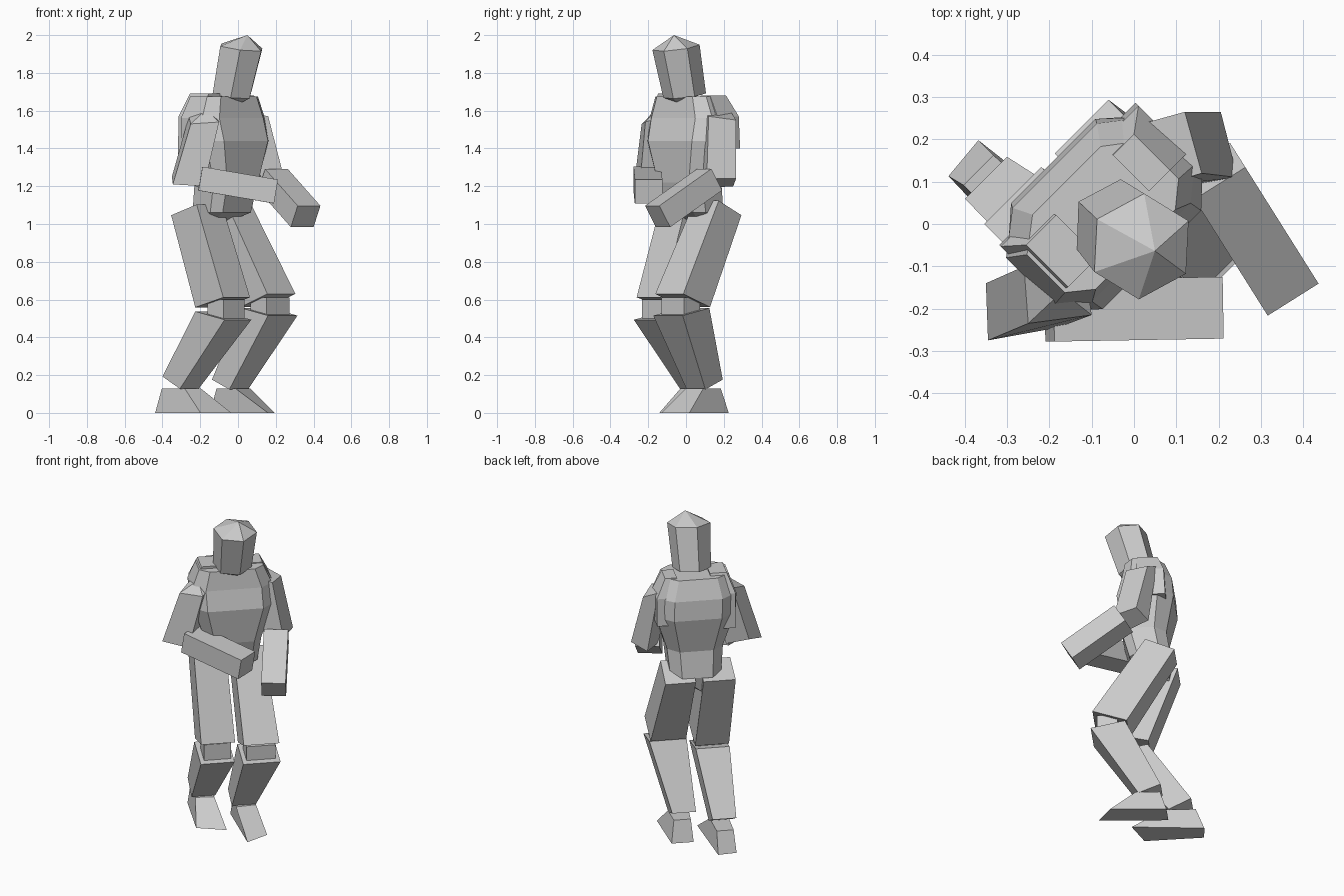
import bpy, bmesh, math
from mathutils import Vector

if "Cube" in bpy.data.objects:
    bpy.data.objects.remove(bpy.data.objects["Cube"])

S = math.sqrt(0.5)
BOX = [(-1, -1), (1, -1), (1, 1), (-1, 1)]
OCT = [(-.6, -1), (.6, -1), (1, -.5), (1, .6), (.7, 1), (-.7, 1), (-1, .6), (-1, -.5)]
HEX = [(math.cos(math.radians(17 + 60 * i)), math.sin(math.radians(17 + 60 * i))) for i in range(6)]


# Body axes: u = figure's left, v = forward; the figure is turned 45 degrees
def body(u, v, z):
    return Vector(((u + v) * S, (u - v) * S, z))


def skin(name, rings):
    """Join equal-length rings of points into a closed flat-faced part (one-point rings are tips)."""
    bm = bmesh.new()
    loops = [[bm.verts.new(p) for p in r] for r in rings]
    for a, b in zip(loops, loops[1:]):
        n = max(len(a), len(b))
        for i in range(n):
            j = (i + 1) % n
            if len(a) == 1:
                bm.faces.new((a[0], b[i], b[j]))
            elif len(b) == 1:
                bm.faces.new((a[i], a[j], b[0]))
            else:
                bm.faces.new((a[i], a[j], b[j], b[i]))
    for end in (loops[0], loops[-1]):
        if len(end) > 2:
            bm.faces.new(end)
    bmesh.ops.recalc_face_normals(bm, faces=bm.faces)
    me = bpy.data.meshes.new(name)
    bm.to_mesh(me)
    bm.free()
    ob = bpy.data.objects.new(name, me)
    bpy.context.collection.objects.link(ob)
    return ob


def ring(shape, u, v, z, hu, hv, tilt=0):
    return [body(u + a * hu, v + b * hv, z + b * hv * tilt) for a, b in shape]


def loft(name, shape, *rings):
    return skin(name, [ring(shape, *r) if len(r) > 3 else [body(*r)] for r in rings])


def beam(name, a, b, w, h):
    """Box along a sloping line, in world coordinates."""
    a, b = Vector(a), Vector(b)
    d = (b - a).normalized()
    s = d.cross((0, 0, 1)).normalized()
    t = s.cross(d)
    return skin(name, [[p + s * w * i + t * h * j for i, j in BOX] for p in (a, b)])


# Head, tipped forward
loft("head", HEX,
     (-.02, .05, 1.645), (-.03, -.02, 1.68, .113, .113, -.15),
     (-.025, .05, 1.935, .127, .123, -.17), (-.01, .08, 2.0))

# Torso
loft("torso", OCT,
     (-.06, -.2, .96), (-.03, -.1, 1.06, .15, .12),
     (-.03, -.065, 1.22, .165, .13), (-.03, -.075, 1.44, .235, .165),
     (-.035, -.085, 1.56, .235, .145), (-.04, -.07, 1.675, .19, .115))

# Shoulder caps
loft("right_shoulder", BOX, (-.2, -.12, 1.35, .06, .07), (-.2, -.1, 1.57, .06, .085), (-.165, -.075, 1.69, .05, .07))
loft("left_shoulder", BOX, (.15, -.12, 1.4, .055, .08), (.145, -.11, 1.57, .06, .08), (.115, -.09, 1.68, .035, .06))

# Upper arms: elbow outline, then shoulder outline, in world coordinates
skin("right_upper_arm", [
    [(-.35, -.14, 1.25), (-.345, -.275, 1.21), (-.18, -.245, 1.2), (-.2, -.12, 1.19)],
    [(-.26, -.1, 1.57), (-.25, -.235, 1.53), (-.1, -.215, 1.54), (-.12, -.08, 1.58)],
    [(-.17, -.16, 1.605)]])
skin("left_upper_arm", [
    [(.1, .25, 1.2), (.205, .265, 1.24), (.245, .11, 1.24), (.13, .09, 1.19)],
    [(.03, .24, 1.59), (.12, .265, 1.55), (.16, .12, 1.57), (.06, .09, 1.59)]])

# Forearms
beam("right_forearm", (-.2, -.205, 1.24), (.2, -.198, 1.172), .073, .064)
beam("left_forearm", (.185, .125, 1.235), (.358, -.15, 1.04), .071, .066)

# Thighs
loft("right_thigh", BOX, (-.155, -.155, 1.075, .095, .095, .3), (-.14, .025, .585, .1, .105, .25))
loft("left_thigh", BOX, (.075, -.165, 1.085, .09, .085, .45), (.1, .125, .595, .105, .1, .35))

# Knee blocks filling the joints
loft("right_knee", BOX, (-.14, .05, .5, .08, .06), (-.14, .05, .6, .08, .06))
loft("left_knee", BOX, (.1, .14, .52, .085, .06), (.1, .14, .61, .085, .06))

# Shins
loft("right_shin", BOX, (-.145, .035, .515, .1, .11, -.2), (-.17, -.26, .16, .07, .065, -.5))
loft("left_shin", BOX, (.1, .135, .535, .11, .1, -.2), (.04, -.1, .15, .07, .065, -.4))

# Feet: sole outline below, ankle outline above
for name, sole, ankle in (
    ("right_foot", [(-.23, -.39), (-.12, -.4), (-.07, .02), (-.24, -.04)],
     [(-.22, -.35), (-.12, -.35), (-.11, -.17), (-.22, -.18)]),
    ("left_foot", [(-.01, -.2), (.12, -.2), (.15, .125), (.02, .205)],
     [(0, -.16), (.1, -.16), (.11, -.02), (-.01, -.01)])):
    skin(name, [[body(u, v, 0) for u, v in sole], [body(u, v, .13) for u, v in ankle]])
